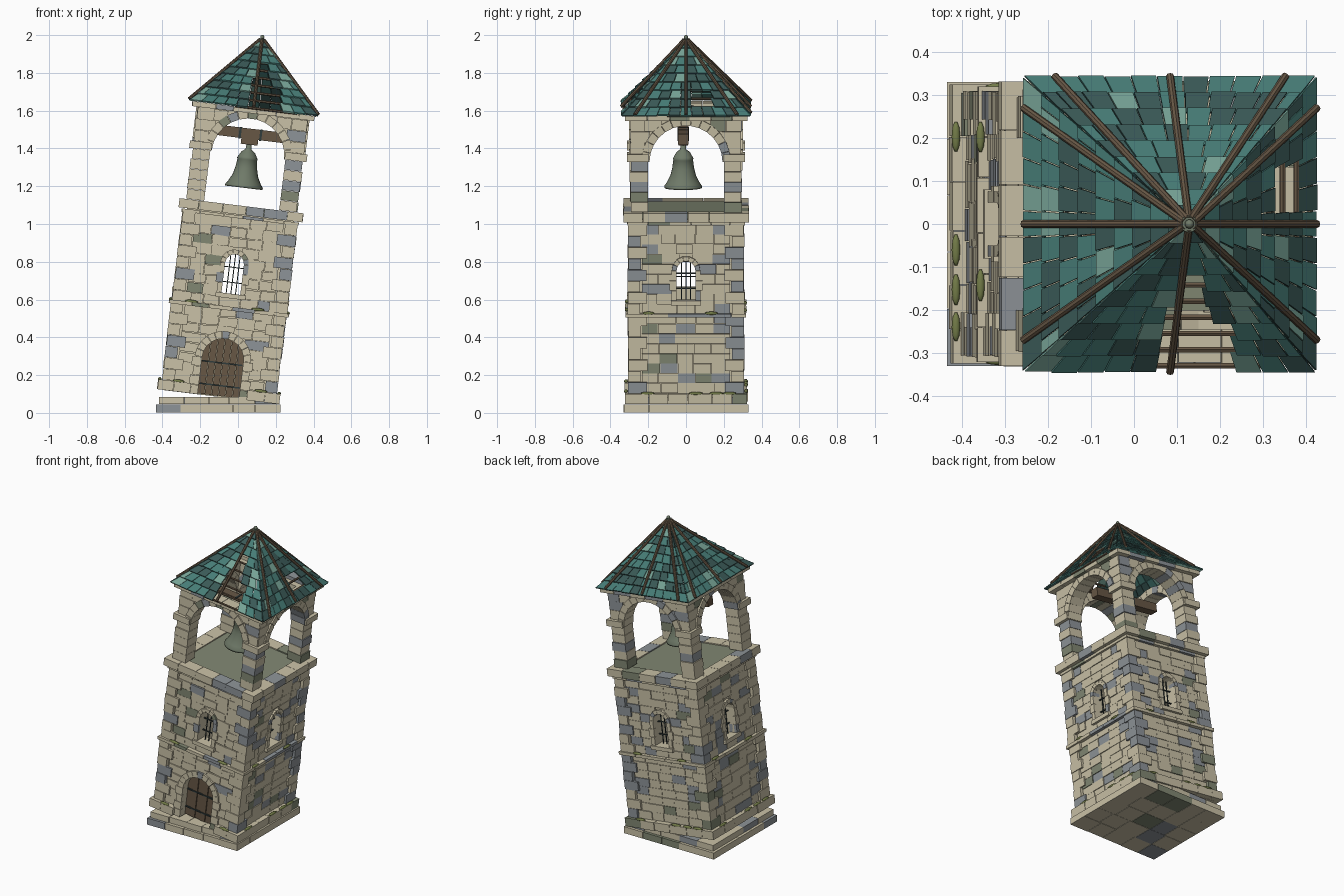
import bpy, bmesh, math, random
from mathutils import Matrix, Vector

random.seed(11)
cube = bpy.data.objects.get("Cube")
if cube:
    bpy.data.objects.remove(cube)

COLOURS = {
    "pale stone": (0.59, 0.535, 0.385), "blue grey stone": (0.27, 0.295, 0.315),
    "mossy stone": (0.22, 0.245, 0.17), "moss": (0.17, 0.20, 0.065),
    "dark teal tile": (0.042, 0.1, 0.094), "teal tile": (0.062, 0.2, 0.18),
    "light teal tile": (0.18, 0.36, 0.30), "old wood": (0.135, 0.095, 0.06),
    "iron": (0.03, 0.045, 0.045), "bronze": (0.16, 0.195, 0.14)}
MATS = []
for name, rgb in COLOURS.items():
    m = bpy.data.materials.new(name)
    m.use_nodes = True
    m.diffuse_color = (*rgb, 1)
    m.node_tree.nodes["Principled BSDF"].inputs["Base Color"].default_value = (*rgb, 1)
    MATS.append(m)
PALE, GREY, MOSSY, MOSS, DARK, TEAL, LIGHT, WOOD, IRON, BRONZE = range(10)

# The tower leans on a level plinth
BASE = Matrix.Translation((-0.105, 0, 0))
LEAN = Matrix.Translation((-0.105, 0, 0.085)) @ Matrix.Rotation(math.radians(7), 4, 'Y')
SIDES = [Matrix.Rotation(k * math.pi / 2, 4, 'Z') for k in range(4)]


def stone():
    return random.choices((PALE, GREY, MOSSY), (78, 17, 5))[0]


def finish(bm, name, frame=LEAN):
    bmesh.ops.recalc_face_normals(bm, faces=bm.faces)
    mesh = bpy.data.meshes.new(name)
    bm.to_mesh(mesh)
    bm.free()
    for m in MATS:
        mesh.materials.append(m)
    obj = bpy.data.objects.new(name, mesh)
    obj.matrix_world = frame
    bpy.context.collection.objects.link(obj)


def paint(verts, mat, smooth=False):
    for f in {f for v in verts for f in v.link_faces}:
        f.material_index = mat
        f.smooth = smooth


def solid(bm, ring_a, ring_b, mat):
    """Closed solid between two matching outlines."""
    a = [bm.verts.new(p) for p in ring_a]
    b = [bm.verts.new(p) for p in ring_b]
    n = len(a)
    bm.faces.new(a)
    bm.faces.new(b[::-1])
    for i in range(n):
        bm.faces.new((a[i], b[i], b[(i + 1) % n], a[(i + 1) % n]))
    paint(a + b, mat)


def prism(bm, k, outline, d0, d1, mat):
    """Outline of (across, height) on side k, from depth d0 to d1."""
    solid(bm, *[[SIDES[k] @ Vector((u, -d, z)) for u, z in outline] for d in (d0, d1)], mat)


def block(bm, k, u0, u1, d0, d1, z0, z1, mat):
    prism(bm, k, [(u0, z0), (u1, z0), (u1, z1), (u0, z1)], d0, d1, mat)


def rod(bm, a, b, r, mat, sides=8):
    a, b = Vector(a), Vector(b)
    turn = (b - a).to_track_quat('Z', 'Y').to_matrix().to_4x4()
    made = bmesh.ops.create_cone(bm, cap_ends=True, segments=sides, radius1=r, radius2=r,
                                 depth=(b - a).length,
                                 matrix=Matrix.Translation((a + b) / 2) @ turn)
    paint(made["verts"], mat)


def ball(bm, centre, size, mat, turn=Matrix()):
    made = bmesh.ops.create_icosphere(bm, subdivisions=2, radius=1, matrix=turn @
                                      Matrix.Translation(centre) @ Matrix.Diagonal((*size, 1)))
    paint(made["verts"], mat, True)


def lay(bm, k, u0, u1, d0, d1, z0, z1, length=0.095, wobble=0.0):
    """Fill a strip with stones of uneven length."""
    if u1 - u0 < 0.01:
        return
    n = max(1, round((u1 - u0) / length))
    cuts = [u0 + (u1 - u0) * (i + (random.uniform(-.12, .12) if 0 < i < n else 0)) / n
            for i in range(n + 1)]
    for a, b in zip(cuts, cuts[1:]):
        pts = [(a + .001, z0 + .001), (b - .001, z0 + .001), (b - .001, z1 - .001), (a + .001, z1 - .001)]
        pts = [(u, z + random.uniform(-wobble, wobble)) for u, z in pts]
        prism(bm, k, pts, d0, d1 + random.uniform(-.003, .002), stone())


def ring(bm, half, z0, z1, depth=0.08, length=0.11, gap=0.0):
    for k in range(4):
        for a, b in ([(-half, -gap), (gap, half - depth)] if gap and k == 0 else [(-half, half - depth)]):
            lay(bm, k, a, b, half - depth, half, z0, z1, length)


def arch_half(r, spring, z):
    return r if z < spring else math.sqrt(max(0, r * r - (z - spring) ** 2))


def arc(r, spring, n=8):
    return [(r * math.cos(i * math.pi / 2 / n), spring + r * math.sin(i * math.pi / 2 / n))
            for i in range(n + 1)]


def arched_wall(bm, k, z0, z1, r, sill, spring, d0, d1, half=0.285):
    outline = [(0, z1), (half, z1), (half, z0)]
    if sill > z0:
        outline += [(0, z0), (0, sill)]
    if spring > sill:
        outline += [(r, sill)]
    outline += arc(r, spring)
    for s in (1, -1):
        prism(bm, k, [(s * u, z) for u, z in outline], d0, d1, PALE)


def surround(bm, k, r0, r1, sill, spring, d0, d1, n, rows):
    for i in range(n):
        a, b = (math.pi * (i + e) / n for e in (0.02, 0.98))
        prism(bm, k, [(r * math.cos(t), spring + r * math.sin(t))
                      for r, t in ((r0, a), (r1, a), (r1, b), (r0, b))], d0, d1, stone())
    h = (spring - sill) / max(rows, 1)
    for i in range(rows):
        for s in (1, -1):
            wide = r1 + .012 * (i % 2)
            block(bm, k, *sorted((s * r0, s * wide)), d0, d1, sill + i * h + .001, sill + (i + 1) * h - .001, stone())


# Plinth
bm = bmesh.new()
for i in range(5):
    lay(bm, 0, -.33, .33, .33 - (i + 1) * .132, .33 - i * .132, 0, .045, .132)
for i in range(4):
    lay(bm, 0, -.315, .315, .315 - (i + 1) * .1575, .315 - i * .1575, .045, .085, .12)
finish(bm, "plinth", BASE)

# Wall core with a door and four windows
bm = bmesh.new()
for k in range(4):
    if k == 0:
        arched_wall(bm, k, 0, .465, .11, 0, .2, .22, .285)
    else:
        block(bm, k, -.285, .285, .22, .285, 0, .465, PALE)
    arched_wall(bm, k, .465, .98, .05, .55, .71, .22, .285)
finish(bm, "tower_wall")

# Facing stones
bm = bmesh.new()
ROWS = 17
for k in range(4):
    for i in range(ROWS):
        z0, z1 = (.055 + (.955 - .055) * (i + e) / ROWS for e in (0, 1))
        mid, hole = (z0 + z1) / 2, 0
        if k == 0 and mid < .35:
            hole = arch_half(.14, .2, mid)
        elif .53 < mid < .79:
            hole = arch_half(.068, .71, mid)
        for a, b in ([(-.235, -hole), (hole, .235)] if hole else [(-.235, .235)]):
            lay(bm, k, a, b, .28, .295, z0, z1, .095, .004 if k == 0 else 0)
finish(bm, "facing_stones")

# Corner stones
bm = bmesh.new()
for k in range(4):
    for i in range(15):
        a, b = (.1, .066) if (i + k) % 2 else (.066, .1)
        e = .307 + random.uniform(-.003, .003)
        block(bm, k, e - a, e, e - b, e, .055 + i * .06 + .001, .115 + i * .06 - .001, stone())
finish(bm, "corner_stones")

# Projecting courses
bm = bmesh.new()
ring(bm, .325, 0, .055, gap=.15)
ring(bm, .32, .46, .482)
ring(bm, .312, .95, .968)
ring(bm, .332, .97, 1.02, .085)
ring(bm, .325, 1.51, 1.538)
finish(bm, "stone_courses")

# Door and window surrounds
bm = bmesh.new()
surround(bm, 0, .11, .15, 0, .2, .25, .306, 11, 4)
for k in range(4):
    surround(bm, k, .05, .076, .55, .71, .25, .303, 7, 3)
    block(bm, k, -.08, .08, .23, .312, .525, .55, PALE)
finish(bm, "opening_surrounds")

# Window bars
bm = bmesh.new()
for k in range(4):
    for u in (-.025, 0, .025):
        block(bm, k, u - .0025, u + .0025, .25, .255, .55, .758 if u == 0 else .752, IRON)
    for z in (.61, .69):
        block(bm, k, -.05, .05, .248, .257, z - .0025, z + .0025, IRON)
finish(bm, "window_bars")

# Door
bm = bmesh.new()
for i in range(6):
    u = -.111 + i * .037
    block(bm, 0, u + .001, u + .036, .23, .25 + .004 * (i % 2), .005, .312, WOOD)
for z in (.06, .18):
    block(bm, 0, -.108, .108, .25, .259, z - .004, z + .004, IRON)
finish(bm, "door")

# Belfry floor
bm = bmesh.new()
block(bm, 0, -.26, .26, -.26, .26, .98, 1.012, MOSSY)
finish(bm, "belfry_floor")

# Belfry pillars, arches and spandrels
bm = bmesh.new()
for k in range(4):
    for i in range(5):
        e = .295 + random.uniform(-.004, .004)
        block(bm, k, .2, e, .2, e, 1.02 + i * .054 + .001, 1.02 + (i + 1) * .054 - .001, stone())
    block(bm, k, .195, .313, .195, .313, 1.29, 1.33, PALE)
    arched_wall(bm, k, 1.29, 1.515, .196, 1.29, 1.29, .205, .285)
    surround(bm, k, .193, .237, 1.29, 1.29, .2, .302, 13, 0)
    for i in range(3):
        z0 = 1.33 + i * .06
        gap = arch_half(.23, 1.29, z0 + .03)
        for a, b in ((-.292, -gap), (gap, .292)):
            lay(bm, k, a, b, .28, .295, z0, z0 + .06, .07)
finish(bm, "belfry_arches")

# Roof: shingles, battens and rafters on four slopes
EAVE, Z_EAVE, Z_TOP, N = .338, 1.536, 1.9, 9
slope_normal = Vector((0, -.5, 1)).normalized()


def on_roof(k, f, t, lift):
    """Point on slope k: f across (-1 to 1), t from eave to apex."""
    w = EAVE * (1 - t)
    return SIDES[k] @ (Vector((f * w, -w, Z_EAVE + t * (Z_TOP - Z_EAVE))) + slope_normal * lift)


def missing(k, u, t):
    if k == 0:
        return -.05 * (1 - 1.6 * t) < u < .17 * (1 - t / .8)
    return k == 1 and .04 < u < .16 and .1 < t < .36


tiles, frame = bmesh.new(), bmesh.new()
for k in range(4):
    for i in range(N):
        t0, t1 = i / N, min((i + 1.12) / N, .995)
        n = max(2, round(2 * EAVE * (1 - t0) / .06))
        shift = .5 * (i % 2)
        cuts = [-1] + [-1 + 2 * (j + shift) / n for j in range(0 if shift else 1, n)] + [1]
        for a, b in zip(cuts, cuts[1:]):
            mid = (t0 + t1) / 2
            if missing(k, (a + b) / 2 * EAVE * (1 - mid), mid):
                continue
            g = .0015 / (EAVE * (1 - t0))
            a, b = a + g * (a > -1), b - g * (b < 1)
            low = t0 - random.uniform(0, .006)
            up = random.uniform(.010, .013)
            corners = [(a, low, up), (b, low, up), (b, t1, .004), (a, t1, .004)]
            solid(tiles, [on_roof(k, f, t, h) for f, t, h in corners],
                  [on_roof(k, f, t, h - .008) for f, t, h in corners],
                  random.choices((DARK, TEAL, LIGHT), (40, 46, 14))[0])
        if k < 2 and i < 7:
            rod(frame, on_roof(k, -.3, t0 + .02, -.004), on_roof(k, .7, t0 + .02, -.004), .007, WOOD, 6)
    for f in ((0,) if k == 0 else (-.8, 0, .8)):
        rod(frame, on_roof(k, f, 0, .014), on_roof(k, f, .985, .012), .009, WOOD)
finish(tiles, "roof_tiles")
finish(frame, "roof_frame")

# Finial
bm = bmesh.new()
rod(bm, (0, 0, 1.885), (0, 0, 1.91), .02, BRONZE, 10)
ball(bm, (0, 0, 1.918), (.011, .011, .013), BRONZE)
finish(bm, "finial")

# Bell with its beam and clapper
bm = bmesh.new()
profile = [(.085, 1.125), (.1, 1.115), (.1, 1.125), (.086, 1.145), (.068, 1.18), (.058, 1.22),
           (.052, 1.265), (.055, 1.27), (.05, 1.28), (.036, 1.305), (.016, 1.32), (.014, 1.345), (0, 1.345)]
verts = [bm.verts.new((r, 0, z)) for r, z in profile]
edges = [bm.edges.new(pair) for pair in zip(verts, verts[1:])]
bmesh.ops.spin(bm, geom=verts + edges, cent=(0, 0, 0), axis=(0, 0, 1), angle=math.tau, steps=24)
bmesh.ops.remove_doubles(bm, verts=bm.verts, dist=.0005)
paint(bm.verts, BRONZE, True)
ball(bm, (0, 0, 1.138), (.02, .02, .02), IRON)
rod(bm, (0, 0, 1.14), (0, 0, 1.3), .005, IRON)
finish(bm, "bell", LEAN @ Matrix.Translation((0, -.015, 0)))

bm = bmesh.new()
block(bm, 0, -.235, .235, -.012, .042, 1.375, 1.43, WOOD)
block(bm, 0, -.045, .045, -.01, .04, 1.345, 1.376, WOOD)
for s in (-.055, .055):
    block(bm, 0, s - .006, s + .006, -.015, .045, 1.372, 1.433, IRON)
finish(bm, "bell_beam")

# Moss tufts on the ledges
bm = bmesh.new()
for k in range(4):
    for d, z, spots in ((.318, .057, (-.2, .05, .14, .22)), (.313, .484, (-.2, .15))):
        for u in spots:
            if k or z > .1 or abs(u) > .18:
                ball(bm, (u + random.uniform(-.02, .02), -d, z), (random.uniform(.03, .04), .01, .009),
                     MOSS, SIDES[k])
finish(bm, "moss_tufts")
